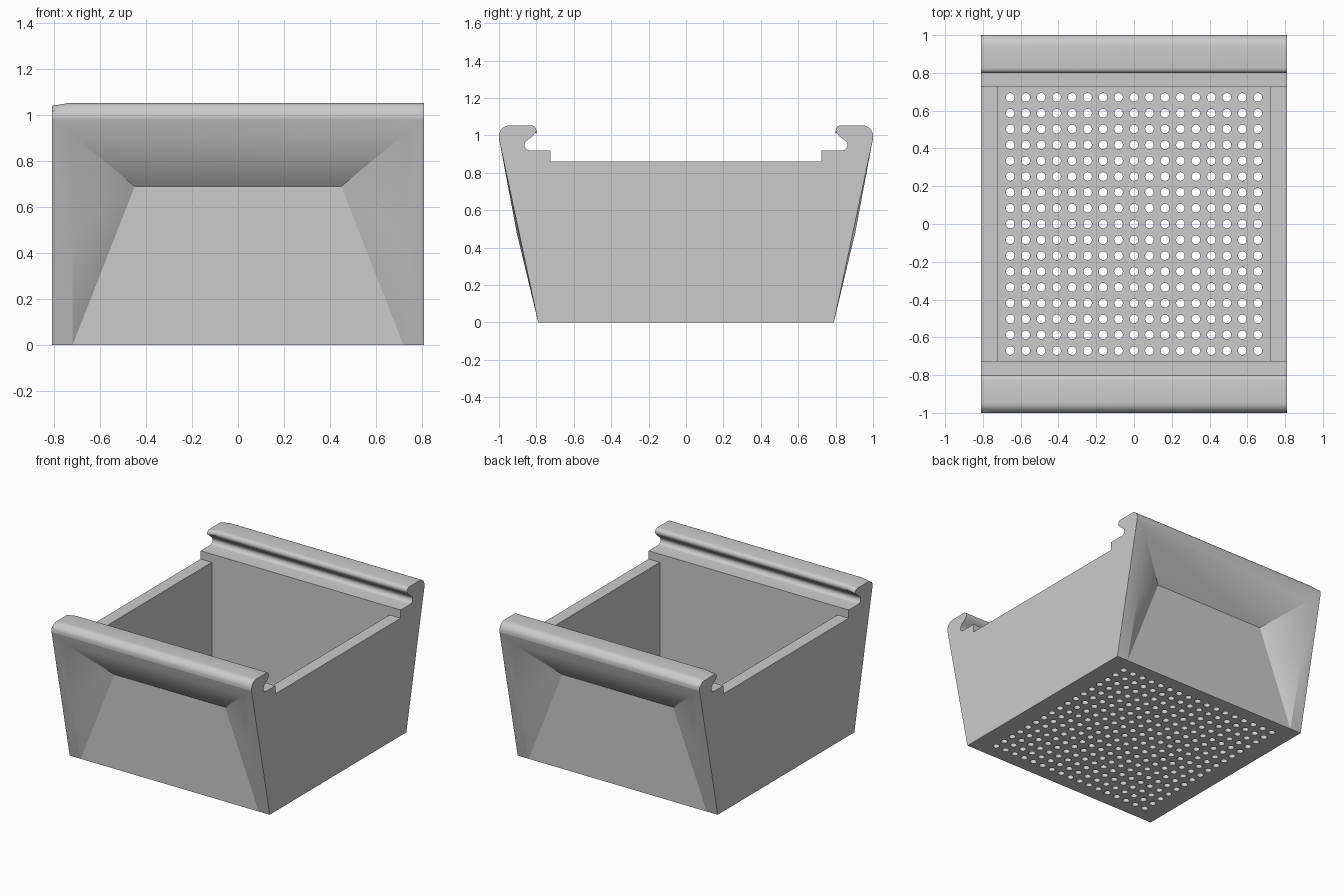
import bpy, bmesh, math

if "Cube" in bpy.data.objects:
    bpy.data.objects.remove(bpy.data.objects["Cube"])

W, IN_X, IN_Y = 0.81, 0.72, 0.725     # outer half width, inner half sizes
RIM, FLOOR = 0.86, 0.06               # side wall height, floor thickness

grey = bpy.data.materials.new("light grey")
grey.diffuse_color = (0.6, 0.6, 0.6, 1)
grey.use_nodes = True
grey.node_tree.nodes["Principled BSDF"].inputs["Base Color"].default_value = grey.diffuse_color


def finish(bm, name):
    bmesh.ops.remove_doubles(bm, verts=bm.verts, dist=1e-4)
    bmesh.ops.recalc_face_normals(bm, faces=bm.faces)
    me = bpy.data.meshes.new(name)
    bm.to_mesh(me)
    bm.free()
    me.materials.append(grey)
    ob = bpy.data.objects.new(name, me)
    bpy.context.collection.objects.link(ob)
    bpy.ops.object.select_all(action='DESELECT')
    ob.select_set(True)
    bpy.context.view_layer.objects.active = ob
    bpy.ops.object.shade_smooth_by_angle(angle=math.radians(30))
    return ob


def face(bm, *pts):
    return bm.faces.new([bm.verts.new(p) for p in pts])


def arc(cy, cz, r, a0, a1, n):
    return [(cy + r * math.cos(math.radians(a0 + (a1 - a0) * i / n)),
             cz + r * math.sin(math.radians(a0 + (a1 - a0) * i / n))) for i in range(n + 1)]


# Lip cross-section (y, z): outer rim, rounded top, hooked groove, inner ledge
lip = ([(-1.0, 0.985)] + arc(-0.945, 0.998, 0.055, 180, 90, 8)
       + arc(-0.825, 1.028, 0.025, 90, -35, 6)
       + [(-0.825, 0.992), (-0.845, 0.977)]
       + arc(-0.835, 0.948, 0.028, 120, 270, 8)
       + [(-IN_Y, 0.92), (-IN_Y, RIM)])


def end_wall(bm, s):
    """End with hooked lip and dished outer panel; s = 1 front, -1 back."""
    def f(*pts):
        face(bm, *[(x, y * s, z) for x, y, z in pts])

    def dip(z):                        # worn corner at the left end of the lip
        return z - 0.012 if z > 1.02 else z

    # Lip swept across the width
    for (y0, z0), (y1, z1) in zip(lip, lip[1:]):
        f((-W, y0, dip(z0)), (-0.74, y0, z0), (-0.74, y1, z1), (-W, y1, dip(z1)))
        f((-0.74, y0, z0), (W, y0, z0), (W, y1, z1), (-0.74, y1, z1))
    # Inner wall and underside
    f((-IN_X, -IN_Y, 0), (IN_X, -IN_Y, 0), (IN_X, -IN_Y, RIM), (-IN_X, -IN_Y, RIM))
    f((-W, -0.79, 0), (W, -0.79, 0), (W, -IN_Y, 0), (-W, -IN_Y, 0))
    # Recessed panel and overhang above it
    q, r, b = (0.45, -0.79, 0.69), (0.72, -0.975, 0.915), (W, -1.0, 0.985)
    a, p, m = (W, -0.79, 0), (0.72, -0.79, 0), (0.72, -0.905, 0.48)

    def mx(v):
        return (-v[0], v[1], v[2])
    f(mx(p), p, q, mx(q))
    f(mx(q), q, r, mx(r))
    f(mx(r), r, b, mx(b))
    # Faceted cheeks and flat end profiles
    for g in (lambda v: v, mx):
        for tri in ((a, p, m), (a, m, b), (p, q, m), (m, q, r), (m, r, b)):
            f(*[g(v) for v in tri])
        x = g(a)[0]
        f((x, -0.79, 0), *[(x, y, dip(z) if x < 0 else z) for y, z in lip], (x, -IN_Y, 0))


# Body: two end walls and two side walls
bm = bmesh.new()
for s in (1, -1):
    end_wall(bm, s)
    ring = [(s * W, 0), (s * W, RIM), (s * IN_X, RIM), (s * IN_X, 0)]
    for (x0, z0), (x1, z1) in zip(ring, ring[1:] + ring[:1]):
        face(bm, (x0, -IN_Y, z0), (x0, IN_Y, z0), (x1, IN_Y, z1), (x1, -IN_Y, z1))
finish(bm, "bin_body")

# Floor: grid of cells, each with a round drain hole
N, SX, SY, R, SEG = 17, 0.0819, 0.0838, 0.023, 16
bm = bmesh.new()
angles = [2 * math.pi * k / SEG for k in range(SEG)]


def snap(v, limit, inner):             # stretch border cells out to the walls
    return math.copysign(inner, v) if abs(v) > limit - 1e-4 else v


for i in range(N):
    for j in range(N):
        cx, cy = (i - 8) * SX, (j - 8) * SY
        hole, edge = [], []
        for t in angles:
            c, d = math.cos(t), math.sin(t)
            k = 0.5 / max(abs(c), abs(d))
            hole.append((cx + R * c, cy + R * d))
            edge.append((snap(cx + c * k * SX, 8.5 * SX, IN_X),
                         snap(cy + d * k * SY, 8.5 * SY, IN_Y)))
        for k in range(SEG):
            n = (k + 1) % SEG
            for z in (0, FLOOR):
                face(bm, (*hole[k], z), (*edge[k], z), (*edge[n], z), (*hole[n], z))
            face(bm, (*hole[k], 0), (*hole[n], 0), (*hole[n], FLOOR), (*hole[k], FLOOR))
finish(bm, "perforated_floor")
